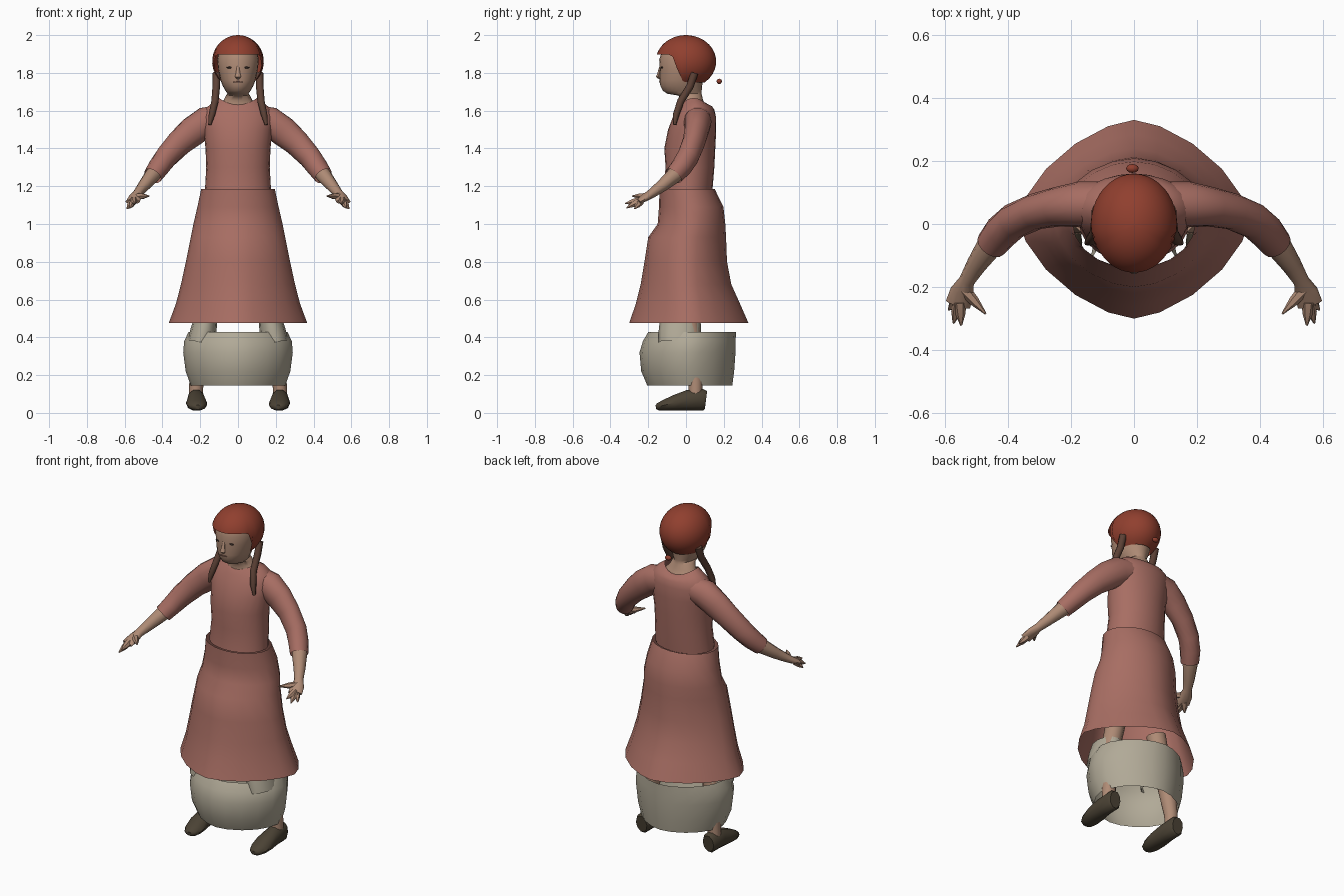
import bpy, bmesh
from math import sin, cos, pi, acos, radians, copysign
from mathutils import Vector

cube = bpy.data.objects.get("Cube")
if cube:
    bpy.data.objects.remove(cube, do_unlink=True)


def material(name, rgb):
    m = bpy.data.materials.new(name)
    m.use_nodes = True
    colour = (*rgb, 1)
    m.diffuse_color = colour
    bsdf = next(n for n in m.node_tree.nodes if n.type == 'BSDF_PRINCIPLED')
    bsdf.inputs["Base Color"].default_value = colour
    return m


dress = material("dusty rose cloth", (.39, .155, .125))
skin = material("skin", (.43, .26, .18))
linen = material("grey linen", (.44, .40, .31))
red_hair = material("red hair", (.28, .05, .028))
braid_brown = material("braid brown", (.11, .054, .037))
leather = material("dark leather", (.07, .055, .035))
eye_dark = material("dark eye", (.05, .03, .025))
lip = material("lip", (.27, .13, .095))


def finish(name, bm, mat, angle):
    bmesh.ops.recalc_face_normals(bm, faces=bm.faces)
    mesh = bpy.data.meshes.new(name)
    bm.to_mesh(mesh)
    bm.free()
    mesh.materials.append(mat)
    ob = bpy.data.objects.new(name, mesh)
    bpy.context.collection.objects.link(ob)
    bpy.ops.object.select_all(action='DESELECT')
    ob.select_set(True)
    bpy.context.view_layer.objects.active = ob
    bpy.ops.object.shade_smooth_by_angle(angle=radians(angle))


def bridge(name, rings, mat, caps=(True, True), angle=50):
    """Joins closed rings of points into one surface."""
    bm = bmesh.new()
    rows = [[bm.verts.new(p) for p in ring] for ring in rings]
    for a, b in zip(rows, rows[1:]):
        for i in range(len(a)):
            j = (i + 1) % len(a)
            bm.faces.new((a[i], a[j], b[j], b[i]))
    for row, wanted in zip((rows[0], rows[-1]), caps):
        if wanted:
            bm.faces.new(row)
    finish(name, bm, mat, angle)


def loft(name, profile, mat, n=24, caps=(False, False), power=(1, 1)):
    """Upright form: rows of height, half width, front y, back y, front and back dip.
    A power above one turns the oval towards a diamond, from first row to last."""
    rings = []
    for row, (z, rx, front, back, *dip) in enumerate(profile):
        d = dip[0] if dip else 0
        e = power[0] + (power[1] - power[0]) * row / (len(profile) - 1)
        ring = []
        for i in range(n):
            c, s = cos(2 * pi * i / n), sin(2 * pi * i / n)
            ring.append((rx * copysign(abs(c) ** e, c),
                         (front + back) / 2 + (back - front) / 2 * copysign(abs(s) ** e, s),
                         z - d * s * s))
        rings.append(ring)
    bridge(name, rings, mat, caps)


def tube(name, path, mat, side=1, n=12, ref=(0, 0, 1), caps=(True, True), angle=50):
    """Limb: rows of x, y, z, half width, half height, mirrored by side."""
    pts = [Vector((p[0] * side, p[1], p[2])) for p in path]
    rings = []
    for i, (c, p) in enumerate(zip(pts, path)):
        d = (pts[min(i + 1, len(pts) - 1)] - pts[max(i - 1, 0)]).normalized()
        u = d.cross(Vector(ref)).normalized()
        v = u.cross(d)
        rings.append([c + u * p[3] * cos(2 * pi * k / n) + v * p[-1] * sin(2 * pi * k / n)
                      for k in range(n)])
    bridge(name, rings, mat, caps, angle)


def ball(name, centre, size, mat):
    bm = bmesh.new()
    bmesh.ops.create_uvsphere(bm, u_segments=12, v_segments=8, radius=1)
    for v in bm.verts:
        v.co = Vector([c + s * p for c, s, p in zip(centre, size, v.co)])
    finish(name, bm, mat, 60)


# Head, neck and upper chest
loft("head", [(1.585, .13, -.03, .13), (1.63, .098, -.026, .105), (1.655, .076, -.024, .09),
              (1.68, .064, -.04, .085), (1.69, .056, -.1, .082), (1.705, .066, -.122, .083),
              (1.73, .08, -.135, .085), (1.76, .092, -.141, .09), (1.82, .105, -.138, .1),
              (1.87, .11, -.142, .12), (1.92, .1, -.125, .12), (1.96, .07, -.09, .09)],
     skin, caps=(True, True))
tube("nose", [(0, -.134, 1.84, .006, .005), (0, -.142, 1.80, .011, .009),
              (0, -.147, 1.78, .016, .012), (0, -.138, 1.77, .01, .006)],
     skin, n=8, ref=(0, 1, 0))
ball("mouth", (0, -.139, 1.752), (.025, .004, .004), lip)

# Hair cap: a dome cut along a hairline that rises over the face
SEGMENTS, STEPS = 40, 12


def hair_ring(t):
    ring = []
    for k in range(SEGMENTS):
        a = 2 * pi * k / SEGMENTS
        s = min(max((-sin(a) - .1) / .42, 0), 1)
        low = 1.75 + .147 * s * s * (3 - 2 * s)
        phi = t * acos((low - 1.86) / .14)
        ring.append((.137 * sin(phi) * cos(a), .16 * sin(phi) * sin(a), 1.86 + .14 * cos(phi)))
    return ring


bridge("hair_cap", [hair_ring((i + .3) / (STEPS + .3)) for i in range(STEPS + 1)],
       red_hair, (True, False), 60)
ball("hair_bead", (-.005, .176, 1.755), (.02, .014, .014), red_hair)

# Dress: bodice and open flared skirt
loft("bodice", [(1.18, .175, -.122, .14), (1.3, .168, -.108, .15), (1.4, .172, -.115, .155),
                (1.5, .182, -.095, .16), (1.57, .19, -.068, .158), (1.615, .168, -.048, .15, .01),
                (1.645, .132, -.038, .138, .022), (1.667, .1, -.03, .112, .036)], dress)
loft("skirt", [(1.185, .195, -.14, .152), (1.09, .215, -.143, .198), (1.0, .236, -.15, .208),
               (.93, .25, -.2, .212), (.8, .276, -.22, .217), (.68, .302, -.24, .24),
               (.58, .328, -.265, .285), (.477, .366, -.3, .33)],
     dress, n=20, power=(1, 1.28))

# Linen underskirt: an open barrel below the hem
loft("underskirt", [(.145, .25, -.205, .245), (.22, .277, -.237, .255), (.32, .29, -.246, .262),
                    (.38, .285, -.228, .263), (.428, .262, -.2, .264)],
     linen, n=20, power=(1.13, 1.13))

for label, side in (("left", 1), ("right", -1)):
    # Face and braids
    ball(label + "_eye", (.043 * side, -.127, 1.828), (.018, .005, .005), eye_dark)
    tube(label + "_braid", [(.114, .045, 1.8, .02), (.115, .022, 1.73, .02),
                            (.122, -.028, 1.65, .019), (.138, -.052, 1.58, .017),
                            (.15, -.06, 1.525, .008)],
         braid_brown, side, n=8, ref=(0, 1, 0))

    # Sleeve, forearm and hand
    tube(label + "_sleeve", [(.06, .065, 1.565, .07, .07), (.17, .062, 1.54, .073, .082),
                             (.24, .055, 1.49, .063, .08), (.31, .04, 1.43, .058, .07),
                             (.38, .01, 1.355, .057, .062), (.42, -.025, 1.3, .056),
                             (.452, -.065, 1.255, .05)],
         dress, side, n=14, caps=(True, False))
    tube(label + "_forearm", [(.42, -.015, 1.3, .04), (.455, -.065, 1.255, .042),
                              (.5, -.13, 1.2, .032), (.53, -.18, 1.163, .025),
                              (.545, -.215, 1.14, .038, .02), (.558, -.255, 1.118, .04, .014)],
         skin, side, n=10)
    tips = {"thumb": (.47, -.285, 1.148), "index_finger": (.548, -.322, 1.108),
            "middle_finger": (.572, -.315, 1.085), "little_finger": (.588, -.272, 1.08)}
    for finger, tip in tips.items():
        base = Vector((.542, -.205, 1.146)) if finger == "thumb" else \
            Vector((.553, -.235, 1.128)).lerp(Vector(tip), .15)
        middle = base.lerp(Vector(tip), .5)
        tube(label + "_" + finger, [(*base, .021), (*middle, .016), (*tip, .003)],
             skin, side, n=6)

    # Linen leg, bare leg and shoe
    tube(label + "_linen_leg", [(.195, -.035, .37, .072, .11), (.183, -.033, .43, .07, .112),
                                (.172, -.03, .49, .062, .108)],
         linen, side, ref=(0, 1, 0), caps=(False, False))
    tube(label + "_leg", [(.224, .05, .09, .036), (.22, .05, .16, .038),
                          (.205, .04, .3, .05), (.18, .02, .46, .052), (.14, .02, .64, .055)],
         skin, side, ref=(0, 1, 0))
    tube(label + "_shoe", [(.222, .106, .068, .036, .05), (.222, .09, .07, .046, .06),
                           (.222, .01, .067, .048, .057), (.22, -.06, .053, .056, .043),
                           (.217, -.115, .04, .052, .03), (.214, -.147, .032, .036, .021),
                           (.213, -.158, .03, .018, .012)],
         leather, side, n=10, angle=40)
